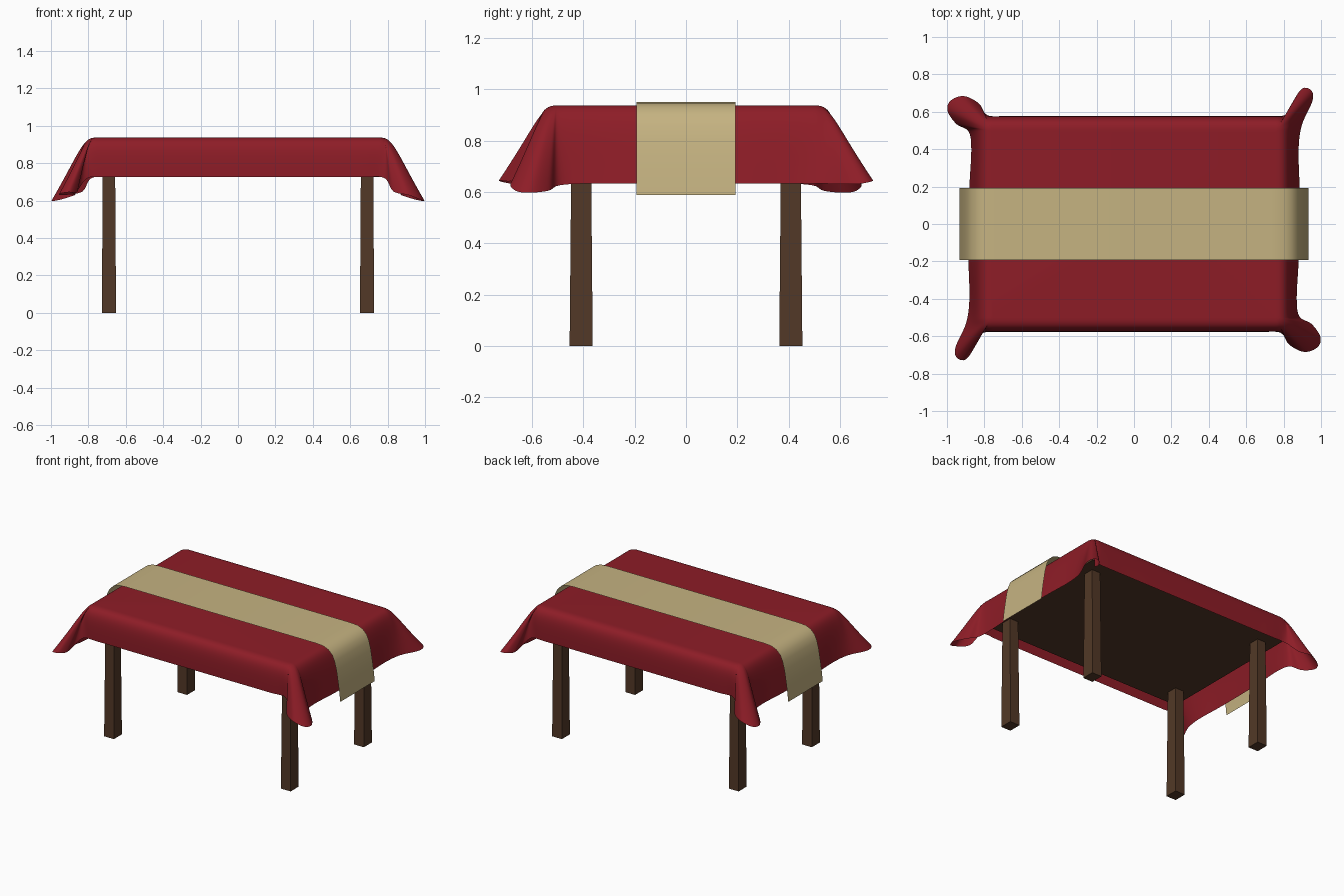
import bpy, bmesh, math
from mathutils import Vector

if "Cube" in bpy.data.objects:
    bpy.data.objects.remove(bpy.data.objects["Cube"])


def material(name, rgb):
    m = bpy.data.materials.new(name)
    m.diffuse_color = (*rgb, 1)
    m.use_nodes = True
    m.node_tree.nodes["Principled BSDF"].inputs["Base Color"].default_value = m.diffuse_color
    return m


WOOD = material("dark_wood", (0.085, 0.04, 0.02))
RED = material("red_cloth", (0.27, 0.012, 0.02))
TAN = material("tan_cloth", (0.56, 0.45, 0.22))


def finish(name, bm, mat, smooth=False):
    bmesh.ops.recalc_face_normals(bm, faces=bm.faces[:])
    me = bpy.data.meshes.new(name)
    bm.to_mesh(me)
    bm.free()
    me.materials.append(mat)
    ob = bpy.data.objects.new(name, me)
    bpy.context.collection.objects.link(ob)
    if smooth:
        bpy.context.view_layer.objects.active = ob
        ob.select_set(True)
        bpy.ops.object.shade_smooth_by_angle(angle=math.radians(50))
        ob.select_set(False)


def box(name, cx, cy, z0, z1, bottom, top):
    """Box with separate half sizes at the bottom and the top."""
    bm = bmesh.new()
    bmesh.ops.create_cube(bm, size=2)
    for v in bm.verts:
        hx, hy = top if v.co.z > 0 else bottom
        v.co = (cx + v.co.x * hx, cy + v.co.y * hy, z1 if v.co.z > 0 else z0)
    finish(name, bm, mat=WOOD)


# Table top and four tapered legs
box("table_top", 0, 0, 0.765, 0.89, (0.8, 0.54), (0.8, 0.54))
for sx, side in ((-1, "left"), (1, "right")):
    for sy, end in ((-1, "front"), (1, "back")):
        box(f"{end}_{side}_leg", sx * 0.69, sy * 0.408, 0, 0.78,
            (0.038, 0.045), (0.033, 0.038))


def catmull(p, i, t):
    a, b, c, d = (p[(i + k) % len(p)] for k in (-1, 0, 1, 2))
    return 0.5 * (2 * b + (c - a) * t + (2 * a - 5 * b + 4 * c - d) * t * t
                  + (3 * b - a - 3 * c + d) * t ** 3)


# Tablecloth hem: front edge, wide corner fold, right edge, narrow corner fold
half = [(-0.7, -0.577, 0.725), (-0.35, -0.577, 0.725), (0, -0.577, 0.725),
        (0.35, -0.577, 0.725), (0.65, -0.577, 0.725), (0.78, -0.58, 0.722),
        (0.83, -0.645, 0.65), (0.91, -0.684, 0.63), (0.98, -0.66, 0.603),
        (0.997, -0.605, 0.597), (0.95, -0.535, 0.605), (0.885, -0.495, 0.625),
        (0.87, -0.4, 0.632), (0.88, -0.2, 0.632), (0.885, 0, 0.632),
        (0.885, 0.2, 0.632), (0.88, 0.4, 0.632), (0.898, 0.53, 0.632),
        (0.953, 0.655, 0.63), (0.95, 0.712, 0.638), (0.905, 0.727, 0.645),
        (0.865, 0.68, 0.642), (0.85, 0.62, 0.665), (0.80, 0.58, 0.722)]
hem = [Vector(p) for p in half] + [Vector((-x, -y, z)) for x, y, z in half]
loop = [catmull(hem, i, k / 6) for i in range(len(hem)) for k in range(6)]

# Each hem point hangs on a curve that rolls over the table edge
TOP, RINGS = 0.937, 16
bm = bmesh.new()
rings = [[] for _ in range(RINGS + 1)]
for h in loop:
    p0 = Vector((max(-0.76, min(0.76, h.x)), max(-0.5, min(0.5, h.y)), TOP))
    out = Vector((h.x - p0.x, h.y - p0.y, 0)).normalized()
    p1 = p0 + out * 0.079
    p2 = p1.lerp(h, 0.12) - Vector((0, 0, 0.045))
    for r in range(RINGS + 1):
        t = r / RINGS
        u = 1 - t
        rings[r].append(bm.verts.new(
            p0 * u ** 3 + p1 * 3 * u * u * t + p2 * 3 * u * t * t + h * t ** 3))
n = len(loop)
for a, b in zip(rings, rings[1:]):
    for i in range(n):
        j = (i + 1) % n
        bm.faces.new((a[i], b[i], b[j], a[j]))
bm.faces.new(rings[0])
bmesh.ops.remove_doubles(bm, verts=bm.verts[:], dist=0.0002)
finish("tablecloth", bm, RED, smooth=True)

# Runner: a strip across the table that hangs over both ends
side = [(0.74, 0.95), (0.80, 0.946), (0.84, 0.93), (0.87, 0.9), (0.888, 0.86),
        (0.903, 0.8), (0.916, 0.72), (0.926, 0.65), (0.933, 0.587)]
path = [(-x, z) for x, z in reversed(side)] + side
bm = bmesh.new()
rows = [[bm.verts.new((x, y, z)) for y in (-0.192, 0.192)] for x, z in path]
for a, b in zip(rows, rows[1:]):
    bm.faces.new((a[0], b[0], b[1], a[1]))
finish("table_runner", bm, TAN, smooth=True)
